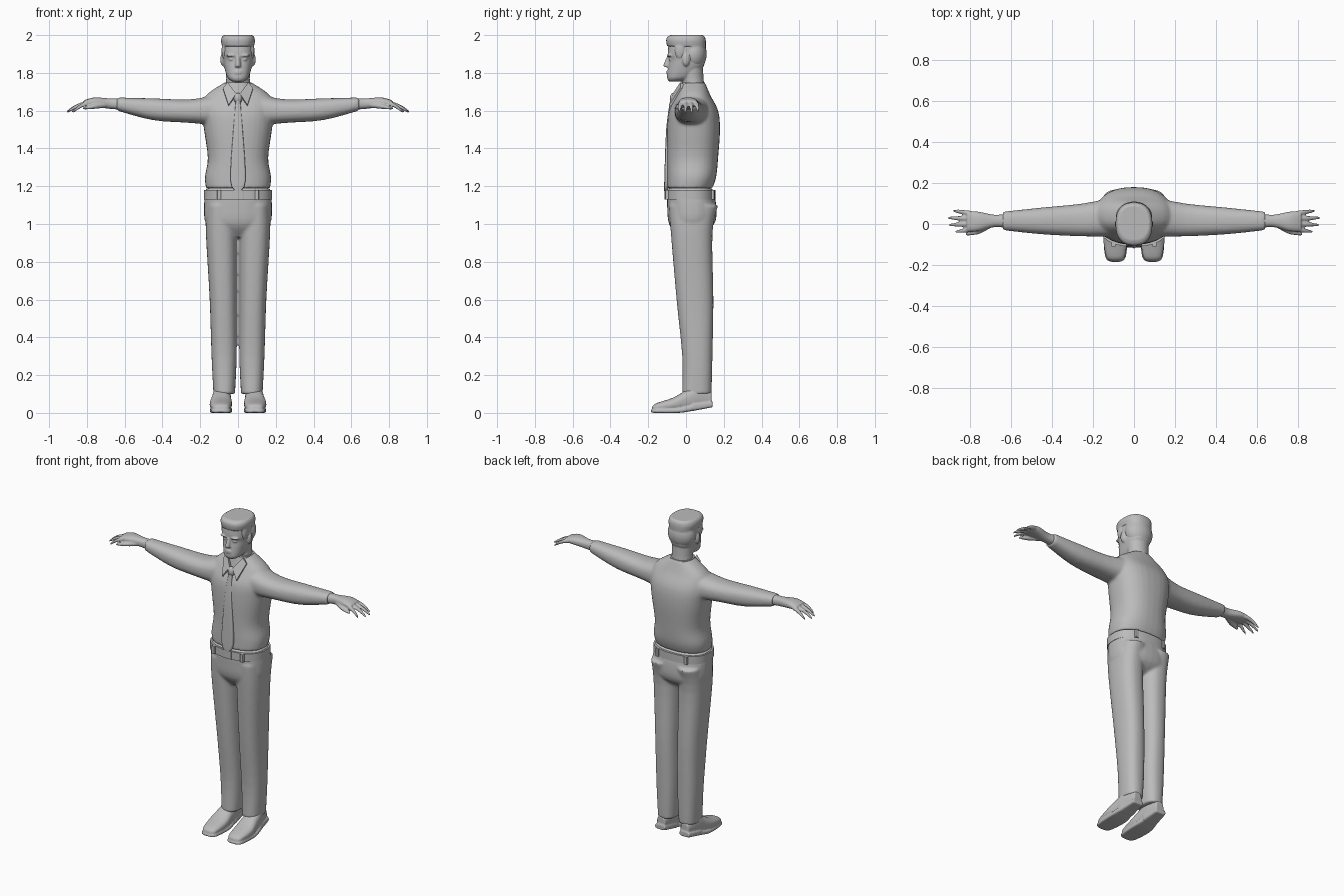
import bpy, bmesh, math
from mathutils import Matrix, Vector

FINE, COARSE = .005, .008   # skin resolution for small and large parts
ROUND, SOFT, BOXY = 2, 2.4, 5   # cross-section exponents

cube = bpy.data.objects.get("Cube")
if cube:
    bpy.data.objects.remove(cube, do_unlink=True)

grey = bpy.data.materials.new("plain grey")
grey.use_nodes = True
grey.diffuse_color = (.5, .5, .5, 1)
grey.node_tree.nodes["Principled BSDF"].inputs["Base Color"].default_value = grey.diffuse_color


def spline(rings, steps):
    """Catmull-Rom interpolation between neighbouring rings."""
    smooth_rings = []
    last = len(rings) - 1
    for i in range(last):
        before, start, end, after = (Vector(rings[min(max(k, 0), last)]) for k in range(i - 1, i + 3))
        for j in range(steps):
            t = j / steps
            linear = end - before
            square = 2 * before - 5 * start + 4 * end - after
            cubic = 3 * (start - end) + after - before
            smooth_rings.append(start + (linear + (square + cubic * t) * t) * t / 2)
    return smooth_rings + [Vector(rings[-1])]


def loft(bm, axis, rings, power=SOFT, mirror=False, steps=4, sides=32):
    """Closed superellipse loft; a ring is (place on axis, low a, high a, low b, high b)."""
    for sign in ((1, -1) if mirror else (1,)):
        loops = []
        for place, low_a, high_a, low_b, high_b in spline(rings, steps):
            loop = []
            for k in range(sides):
                angle = math.tau * k / sides
                c, s = (math.copysign(abs(f) ** (2 / power), f) for f in (math.cos(angle), math.sin(angle)))
                a = (low_a + high_a) / 2 + (high_a - low_a) / 2 * c
                b = (low_b + high_b) / 2 + (high_b - low_b) / 2 * s
                x, y, z = {"x": (place, a, b), "y": (a, place, b), "z": (a, b, place)}[axis]
                loop.append(bm.verts.new((x * sign, y, z)))
            loops.append(loop)
        for lower, upper in zip(loops, loops[1:]):
            for k in range(sides):
                n = (k + 1) % sides
                bm.faces.new((lower[k], lower[n], upper[n], upper[k]))
        bm.faces.new(loops[0])
        bm.faces.new(loops[-1])


def sym(*rings):
    """Rings centred on the middle line: (height, half width, front, back)."""
    return [(z, -half, half, front, back) for z, half, front, back in rings]


def ball(bm, centre, radii, mirror=False):
    """Ellipsoid, optionally repeated on the other side."""
    x, y, z = centre
    for sign in ((1, -1) if mirror else (1,)):
        place = Matrix.LocRotScale(Vector((x * sign, y, z)), None, Vector(radii))
        bmesh.ops.create_uvsphere(bm, u_segments=24, v_segments=16, radius=1, matrix=place)


def finish(name, bm, voxel=None, smooth=4):
    """Turn the bmesh into an object, fusing overlapping volumes into one soft skin if asked."""
    bmesh.ops.recalc_face_normals(bm, faces=bm.faces[:])
    mesh = bpy.data.meshes.new(name)
    bm.to_mesh(mesh)
    bm.free()
    mesh.materials.append(grey)
    obj = bpy.data.objects.new(name, mesh)
    bpy.context.collection.objects.link(obj)
    mesh.shade_smooth()
    if voxel:
        fuse = obj.modifiers.new("fuse", "REMESH")
        fuse.mode = "VOXEL"
        fuse.voxel_size = voxel
        fuse.use_smooth_shade = True
        soften = obj.modifiers.new("soften", "SMOOTH")
        soften.iterations = smooth
    else:
        mesh.set_sharp_from_angle(angle=math.radians(40))


# Shirt: torso and sleeves
bm = bmesh.new()
loft(bm, "z", sym((1.19, .17, -.1, .14), (1.25, .175, -.1, .16), (1.35, .16, -.1, .17), (1.5, .18, -.1, .18),
                  (1.6, .19, -.09, .17), (1.68, .17, -.05, .13), (1.75, .07, -.02, .1)))
loft(bm, "x", [(.1, -.06, .13, 1.52, 1.69), (.25, -.06, .1, 1.535, 1.66),
               (.45, -.05, .08, 1.55, 1.665), (.64, -.03, .06, 1.6, 1.67)], mirror=True)
finish("shirt", bm, COARSE, 6)

# Trousers: hips and legs
bm = bmesh.new()
loft(bm, "z", sym((1.19, .17, -.1, .14), (1.1, .18, -.1, .16), (1, .17, -.09, .15), (.93, .1, -.04, .06)))
loft(bm, "z", [(1.1, .01, .17, -.09, .17), (.95, .006, .17, -.08, .14), (.6, .006, .15, -.05, .145),
               (.3, .007, .14, -.02, .14), (.1, .016, .13, -.02, .135)], mirror=True)
finish("trousers", bm, COARSE)

# Belt with loops and buckle
belt_bottom, belt_top = 1.13, 1.18
bm = bmesh.new()
loft(bm, "z", sym(*[(z, .18, -.11, .155) for z in (belt_bottom, belt_top)]), steps=1, sides=48)
for y in (-.1, .14):
    loft(bm, "z", [(z, .09, .11, y - .01, y + .01) for z in (belt_bottom, belt_top)], BOXY, True, 1)
finish("belt", bm)
bm = bmesh.new()
loft(bm, "z", sym(*[(z, .03, -.115, -.1) for z in (belt_bottom, belt_top)]), BOXY, steps=1)
finish("belt_buckle", bm)

# Tie blade and knot
bm = bmesh.new()
loft(bm, "z", sym((1.17, .005, -.115, -.1), (1.23, .04, -.115, -.09), (1.5, .025, -.105, -.08),
                  (1.65, .012, -.085, -.06)), BOXY)
finish("tie", bm)
bm = bmesh.new()
ball(bm, (0, -.065, 1.665), (.022, .02, .03))
finish("tie_knot", bm)

# Collar band and pointed flaps
bm = bmesh.new()
loft(bm, "z", sym((1.69, .085, -.045, .115), (1.75, .07, -.03, .1)))
for sign in (1, -1):
    outline = [(.01, -.07, 1.69), (.055, -.03, 1.75), (.08, -.03, 1.72), (.05, -.09, 1.63)]
    front = [bm.verts.new((x * sign, y, z)) for x, y, z in outline]
    back = [bm.verts.new(v.co + Vector((0, .02, -.01))) for v in front]
    bm.faces.new(front)
    bm.faces.new(back[::-1])
    for k, corner in enumerate(front):
        bm.faces.new((front[k - 1], back[k - 1], back[k], corner))
finish("collar", bm)

# Head: skull, neck and face
bm = bmesh.new()
loft(bm, "z", sym((1.755, .03, -.09, -.03), (1.775, .055, -.1, .03), (1.83, .073, -.095, .09),
                  (1.87, .08, -.09, .1), (1.9, .083, -.097, .105), (1.97, .08, -.09, .1)))
loft(bm, "z", sym((1.68, .08, -.02, .11), (1.75, .063, -.02, .095), (1.83, .066, -.03, .09)), ROUND)
loft(bm, "z", sym((1.89, .01, -.1, -.07), (1.84, .015, -.12, -.07), (1.83, .015, -.11, -.07)), ROUND)
for z in (1.797, 1.808):
    ball(bm, (0, -.09, z), (.026, .014, .006))
ball(bm, (.035, -.085, 1.892), (.028, .016, .007), True)
ball(bm, (.034, -.08, 1.872), (.014, .012, .007), True)
ears = (.08, .0, 1.87)
ball(bm, ears, (.014, .02, .034), True)
finish("head", bm, FINE, 2)

# Flat-topped hair with sideburns and a cropped back
bm = bmesh.new()
loft(bm, "z", sym((1.94, .085, -.1, .105), (1.97, .09, -.105, .105), (1.99, .085, -.1, .1), (2, .075, -.08, .09)))
ball(bm, (0, .04, 1.9), (.088, .07, .09))
ball(bm, (.07, -.03, 1.92), (.017, .03, .05), True)
finish("hair", bm, FINE)

# Hands: wrist and palm, fingers, thumb
bm = bmesh.new()
loft(bm, "x", [(.62, -.02, .05, 1.605, 1.665), (.68, -.015, .045, 1.61, 1.665),
               (.76, -.035, .06, 1.62, 1.67), (.815, -.035, .06, 1.625, 1.655)], mirror=True)
knuckle = .79
for finger, tip in enumerate((.87, .9, .905, .88)):
    rings = []
    for step in range(5):
        t = step / 4
        x = knuckle + (tip - knuckle) * t
        y = .013 + (finger - 1.5) * (.026 + .008 * t)
        z = 1.64 - .01 * t - .035 * t * t
        radius = .012 - .006 * t ** 3
        rings.append((x, y - radius, y + radius, z - radius, z + radius))
    loft(bm, "x", rings, ROUND, True, sides=12)
loft(bm, "x", [(.7, -.02, .015, 1.615, 1.645), (.76, -.05, -.02, 1.61, 1.635),
               (.82, -.056, -.042, 1.605, 1.617)], ROUND, True)
finish("hands", bm, FINE, 3)

# Shoes: uppers, soles and heels
bm = bmesh.new()
loft(bm, "y", [(-.18, .07, .11, .01, .03), (-.16, .045, .135, .01, .05), (-.07, .032, .15, .01, .08),
               (0, .036, .14, .01, .12), (.06, .04, .13, .02, .15), (.135, .055, .11, .035, .11)], mirror=True)
loft(bm, "y", [(-.185, .07, .11, .003, .015), (-.16, .04, .14, 0, .02), (-.04, .03, .15, 0, .025),
               (.03, .04, .14, .01, .04)], BOXY, True)
loft(bm, "y", [(.035, .036, .138, .01, .05), (.14, .05, .12, .03, .06)], BOXY, True)
finish("shoes", bm, FINE, 2)
